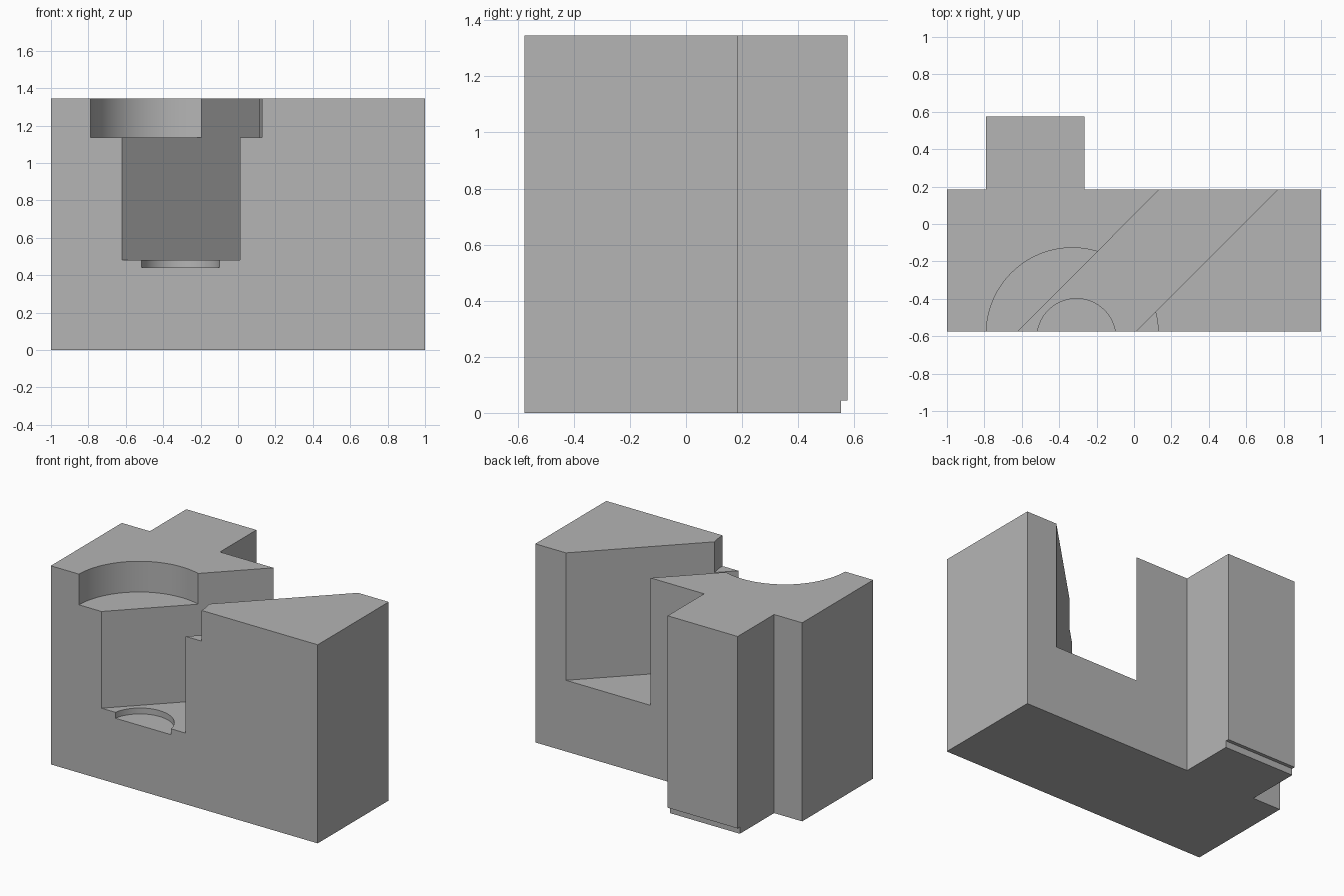
import bpy
import bmesh
from math import cos, sin, tau

cube = bpy.data.objects.get("Cube")
if cube:
    bpy.data.objects.remove(cube, do_unlink=True)

FRONT, BACK, TAB_BACK, TOP = -0.575, 0.185, 0.575, 1.345

grey = bpy.data.materials.new("plain_grey")
grey.use_nodes = True
colour = (0.46, 0.46, 0.46, 1)
grey.diffuse_color = colour
grey.node_tree.nodes["Principled BSDF"].inputs["Base Color"].default_value = colour


def prism(name, outline, z0, z1):
    """Extrude a counter-clockwise plan outline from z0 to z1."""
    bm = bmesh.new()
    face = bm.faces.new([bm.verts.new((x, y, z0)) for x, y in outline])
    new = bmesh.ops.extrude_face_region(bm, geom=[face])["geom"]
    verts = [v for v in new if isinstance(v, bmesh.types.BMVert)]
    bmesh.ops.translate(bm, verts=verts, vec=(0, 0, z1 - z0))
    bmesh.ops.recalc_face_normals(bm, faces=bm.faces)
    mesh = bpy.data.meshes.new(name)
    bm.to_mesh(mesh)
    bm.free()
    mesh.materials.append(grey)
    obj = bpy.data.objects.new(name, mesh)
    bpy.context.collection.objects.link(obj)
    return obj


def rect(x0, x1, y0, y1):
    return [(x0, y0), (x1, y0), (x1, y1), (x0, y1)]


def circle(x, y, r, n=96):
    return [(x + r * cos(tau * i / n), y + r * sin(tau * i / n)) for i in range(n)]


# Block with a rectangular tab on its back
block = prism("slotted_block", [
    (-1, FRONT), (1, FRONT), (1, BACK), (-0.265, BACK),
    (-0.265, TAB_BACK), (-0.79, TAB_BACK), (-0.79, BACK), (-1, BACK)], 0, TOP)

# Diagonal slot, running past both faces of the block
over = 0.15
slot = [(-0.62 - over, FRONT - over), (0.01 - over, FRONT - over),
        (0.77 + over, BACK + over), (0.135 + over, BACK + over)]

cutters = [
    prism("slot_cutter", slot, 0.482, TOP + 0.2),
    prism("upper_bore_cutter", circle(-0.33, -0.587, 0.46), 1.137, TOP + 0.1),
    prism("floor_recess_cutter", circle(-0.308, -0.61, 0.211), 0.442, 0.6),
    prism("tab_step_cutter", rect(-0.9, -0.1, 0.552, 0.7), -0.1, 0.045),
]

# Cut the recesses, then discard the cutters
bpy.ops.object.select_all(action='DESELECT')
bpy.context.view_layer.objects.active = block
block.select_set(True)
for cutter in cutters:
    cutter.hide_render = True
    mod = block.modifiers.new(cutter.name, 'BOOLEAN')
    mod.operation = 'DIFFERENCE'
    mod.solver = 'EXACT'
    mod.object = cutter
    bpy.ops.object.modifier_apply(modifier=mod.name)
    bpy.data.objects.remove(cutter, do_unlink=True)

bpy.ops.object.shade_smooth_by_angle(angle=0.5)
